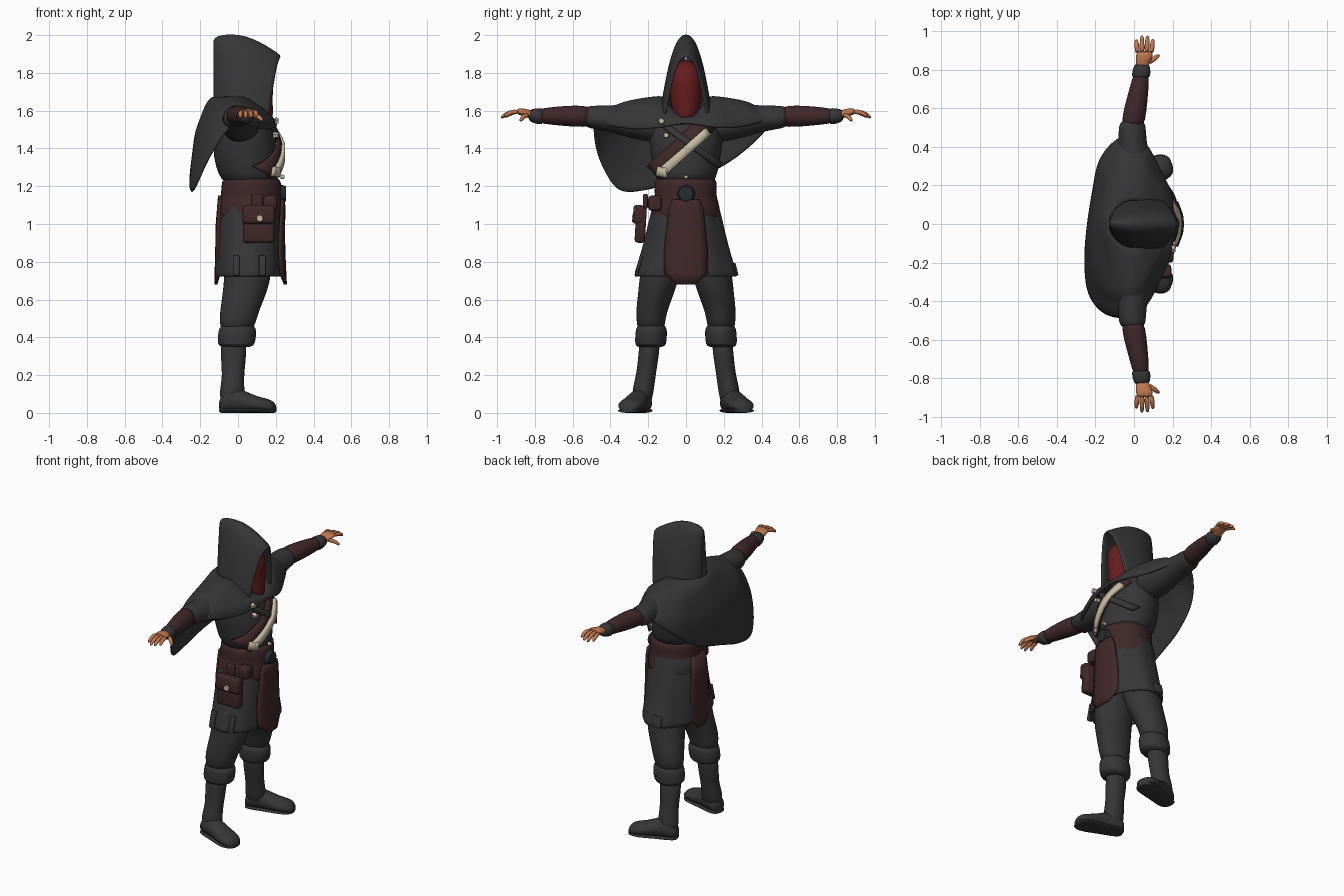
import bpy, bmesh, math
from mathutils import Vector

if "Cube" in bpy.data.objects:
    bpy.data.objects.remove(bpy.data.objects["Cube"])


def material(name, r, g, b):
    m = bpy.data.materials.new(name)
    m.use_nodes = True
    m.diffuse_color = (r, g, b, 1)
    shader = m.node_tree.nodes["Principled BSDF"]
    shader.inputs["Base Color"].default_value = (r, g, b, 1)
    shader.inputs["Roughness"].default_value = .8
    return m


CLOTH = material("charcoal cloth", .037, .037, .037)
LEATHER = material("maroon leather", .052, .021, .022)
MASK = material("red mask cloth", .13, .012, .013)
SKIN = material("skin", .54, .19, .08)
CREAM = material("cream trim", .58, .5, .36)
METAL = material("dark metal", .022, .024, .027)
X, Y, Z = Vector((1, 0, 0)), Vector((0, 1, 0)), Vector((0, 0, 1))


def build(name, bm, mat, mirror=False, thick=0, smooth=0):
    """Turn a bmesh into a finished object."""
    bmesh.ops.recalc_face_normals(bm, faces=bm.faces)
    mesh = bpy.data.meshes.new(name)
    bm.to_mesh(mesh)
    bm.free()
    mesh.materials.append(mat)
    mesh.shade_smooth()
    mesh.set_sharp_from_angle(angle=math.radians(50))
    obj = bpy.data.objects.new(name, mesh)
    bpy.context.collection.objects.link(obj)
    if mirror:
        mod = obj.modifiers.new("Mirror", "MIRROR")
        mod.use_axis = (False, True, False)
    if thick:
        mod = obj.modifiers.new("Solidify", "SOLIDIFY")
        mod.thickness, mod.offset = thick, 0
    if smooth:
        mod = obj.modifiers.new("Subdivision", "SUBSURF")
        mod.levels = mod.render_levels = smooth
    return obj


def add_grid(bm, rows, cyclic=False, caps=False):
    grid = [[bm.verts.new(p) for p in row] for row in rows]
    n = len(rows[0])
    for a, b in zip(grid, grid[1:]):
        for i in range(n if cyclic else n - 1):
            j = (i + 1) % n
            bm.faces.new((a[i], a[j], b[j], b[i]))
    if caps:
        bm.faces.new(grid[0])
        bm.faces.new(grid[-1])


def ring(center, ru, rv, u, v, folds=0, depth=0, sides=24):
    points = []
    for i in range(sides):
        a = math.tau * i / sides
        k = 1 + depth * math.cos(folds * a + 1)
        points.append(Vector(center) + u * ru * k * math.cos(a) + v * rv * k * math.sin(a))
    return points


def loft(name, rings, mat, u=X, v=Y, mirror=False, caps=True, thick=0, folds=0, depth=0, sides=24):
    """Rings are (x, y, z, radius along u, radius along v)."""
    bm = bmesh.new()
    add_grid(bm, [ring(r[:3], r[3], r[4], u, v, folds, depth, sides) for r in rings], True, caps)
    return build(name, bm, mat, mirror, thick, 1)


def block(name, center, size, mat, bevel=.015, tilt=0):
    bm = bmesh.new()
    bmesh.ops.create_cube(bm, size=1)
    bmesh.ops.scale(bm, vec=size, verts=bm.verts)
    bmesh.ops.bevel(bm, geom=bm.edges, offset=bevel, segments=2, affect="EDGES", profile=.5)
    obj = build(name, bm, mat)
    obj.location, obj.rotation_euler = center, (tilt, 0, 0)
    return obj


def disc(name, center, radius, depth, mat, axis=X, sides=8):
    bm = bmesh.new()
    bmesh.ops.create_cone(bm, cap_ends=True, segments=sides, radius1=radius, radius2=radius * .8, depth=depth)
    obj = build(name, bm, mat)
    obj.location, obj.rotation_euler = center, axis.to_track_quat("Z", "Y").to_euler()
    return obj


# Hood: pointed arches swept from the back to the opening
bm = bmesh.new()
rows = []
for x, w, top in [(-.125, .005, 1.96), (-.118, .04, 1.985), (-.09, .085, 1.995), (-.03, .12, 2),
                  (.04, .132, 1.99), (.11, .13, 1.96), (.17, .122, 1.925), (.23, .112, 1.885)]:
    row = []
    for i in range(-10, 11):
        d = (abs(i) / 10) ** 1.6
        z = top + (1.57 - top) * d
        row.append((x * (1 - .27 * d ** .6) if x > 0 else x, math.copysign(w * d ** .45, i), z))
    rows.append(row)
add_grid(bm, rows)
build("hood", bm, CLOTH, thick=.02, smooth=1)

# Masked head
loft("face_mask", [(.1, 0, 1.53, .08, .05), (.1, 0, 1.59, .09, .07), (.09, 0, 1.66, .09, .085),
                   (.085, 0, 1.75, .108, .092), (.08, 0, 1.81, .1, .085), (.06, 0, 1.87, .05, .05)], MASK)


# Mantle: neck ring spread out to an uneven hem that hangs low at the back
HEM = [Vector(p) for p in [
    (.2, 0, 1.53), (.19, .15, 1.51), (.13, .28, 1.51), (.05, .42, 1.54), (-.06, .45, 1.53),
    (-.17, .34, 1.41), (-.21, .17, 1.29), (-.24, -.03, 1.23), (-.25, -.2, 1.18), (-.23, -.36, 1.18),
    (-.15, -.46, 1.35), (-.03, -.48, 1.52), (.06, -.42, 1.52), (.14, -.27, 1.5), (.19, -.14, 1.51)]]


def hem_point(s):
    i, t = int(s), s % 1
    a, b, c, d = [HEM[(i + k) % len(HEM)] for k in (-1, 0, 1, 2)]
    return b + (c - a) * t / 2 + (2 * a - 5 * b + 4 * c - d) * t * t / 2 + (3 * b - a - 3 * c + d) * t ** 3 / 2


bm = bmesh.new()
rows = []
for step in range(13):
    t = step / 12
    row = []
    for i in range(len(HEM) * 4):
        h = hem_point(i / 4)
        a = math.atan2(h.y, h.x)
        spread = 1 - (1 - t) ** 1.8 + .05 * math.sin(t * 13 + a * 2) * t * (1 - t) * 2
        neck_z = 1.67 - .1 * max(0, math.cos(a)) ** 2
        nx, ny = .125 * math.cos(a), .12 * math.sin(a)
        row.append((nx + (h.x - nx) * spread, ny + (h.y - ny) * spread,
                    neck_z + (h.z - neck_z) * t ** 1.5))
    rows.append(row)
add_grid(bm, rows, cyclic=True)
build("mantle", bm, CLOTH, thick=.018, smooth=1)

# Torso
loft("tunic_chest", [(.07, 0, 1.2, .14, .15), (.055, 0, 1.27, .165, .168), (.04, 0, 1.36, .172, .185),
                     (.035, 0, 1.45, .168, .2), (.03, 0, 1.54, .145, .19), (.02, 0, 1.63, .1, .11)], CLOTH)


def chest_x(y, z):
    return .052 + (.172 - .3 * max(0, z - 1.42)) * math.sqrt(max(.02, 1 - (y / .2) ** 2))


def strap(name, start, end, width, lift, mat, thick=.012):
    """Band laid across the chest between two (y, z) points."""
    a, b = Vector(start), Vector(end)
    side = (b - a).orthogonal().normalized() * width / 2
    bm = bmesh.new()
    rows = []
    for i in range(13):
        p = a.lerp(b, i / 12)
        rows.append([(chest_x(q.x, q.y) + lift, q.x, q.y) for q in (p - side, p, p + side)])
    add_grid(bm, rows)
    return build(name, bm, mat, thick=thick)


strap("chest_strap_wide", (-.17, 1.27), (.12, 1.54), .1, .002, LEATHER)
strap("chest_strap_cross", (-.14, 1.54), (.18, 1.31), .035, .006, CLOTH)
strap("chest_sheath", (-.12, 1.28), (.115, 1.49), .046, .016, CREAM, .02)
strap("sheath_tip", (-.15, 1.28), (-.1, 1.27), .05, .016, CREAM, .02)
disc("mantle_clasp", (.205, -.13, 1.545), .02, .02, CREAM, sides=5)
disc("chest_badge", (.2, -.105, 1.47), .018, .03, CREAM, sides=5)
disc("belt_stud", (.235, 0, 1.25), .012, .02, CREAM)

# Waist wrap, bare cloth at the lower left rear
wrap = loft("waist_wrap", [(.065, 0, 1.01, .172, .188), (.065, 0, 1.05, .175, .188), (.065, 0, 1.12, .17, .175),
                           (.07, 0, 1.14, .16, .165), (.07, 0, 1.17, .163, .166), (.07, 0, 1.23, .158, .166),
                           (.07, 0, 1.25, .14, .15)], LEATHER, folds=5, depth=.015)
wrap.data.materials.append(CLOTH)
for f in wrap.data.polygons:
    c = f.center
    f.material_index = int(c.z < 1.13 and c.y > -.03 and c.x < .09)
disc("belt_buckle", (.24, 0, 1.16), .05, .03, METAL)

# Coat skirt and the hanging panels
loft("coat_skirt", [(.065, 0, 1.16, .14, .15), (.062, 0, 1.02, .163, .185), (.06, 0, .92, .166, .208),
                    (.06, 0, .82, .168, .235), (.06, 0, .74, .172, .262), (.06, 0, .72, .17, .262)],
     CLOTH, caps=False, thick=.02, folds=9, depth=.018, sides=36)


def panel(name, rows, bulge):
    """Rows are (z, x, half width); the bulge wraps it round the body."""
    bm = bmesh.new()
    add_grid(bm, [[(x - bulge * (w * k / 3) ** 2, w * k / 3, z) for k in range(-3, 4)] for z, x, w in rows])
    build(name, bm, LEATHER, thick=.012)


panel("front_tabard", [(1.13, .243, .07), (1.08, .245, .09), (.95, .243, .105), (.85, .245, .115),
                       (.74, .25, .115), (.68, .253, .05)], 2)
panel("back_tabard", [(1.15, -.1, .07), (1, -.112, .085), (.85, -.115, .1), (.74, -.118, .1),
                      (.68, -.118, .045)], -2)

# Hip pouch and small hangings on the right side
block("hip_pouch", (.11, -.24, .995), (.165, .055, .19), LEATHER, tilt=-.06)
block("pouch_flap", (.11, -.25, 1.05), (.17, .06, .1), LEATHER, tilt=-.06)
disc("pouch_badge", (.115, -.282, 1.03), .022, .01, CREAM, axis=-Y, sides=6)
block("belt_pouch", (.17, -.165, 1.11), (.07, .07, .08), LEATHER)
block("pouch_hanger", (.1, -.215, 1.12), (.06, .025, .08), LEATHER, bevel=.008)
for i, x in enumerate((-.01, .13)):
    block(f"strap_end_{i + 1}", (x, -.25, .78), (.035, .016, .11), CLOTH, bevel=.005, tilt=-.25)
block("left_coat_tail", (.03, .262, .76), (.06, .016, .07), CLOTH, bevel=.005, tilt=.25)

# Legs and boots
loft("trousers", [(.06, .085, 1, .11, .085), (.055, .12, .82, .125, .11), (.048, .143, .7, .124, .104),
                  (.03, .16, .62, .115, .094), (.01, .178, .55, .105, .085), (.0, .185, .5, .1, .078),
                  (-.01, .185, .42, .085, .07)], CLOTH, mirror=True, folds=3, depth=.02)
loft("boot_cuffs", [(-.01, .19, .345, .075, .065), (-.01, .187, .36, .1, .085), (-.005, .185, .41, .102, .084),
                    (-.002, .183, .45, .1, .084), (-.002, .183, .475, .075, .06)], CLOTH, mirror=True)
loft("boot_shafts", [(-.02, .19, .4, .07, .058), (-.025, .198, .3, .068, .054), (-.025, .212, .2, .058, .052),
                     (-.03, .222, .15, .062, .056), (-.03, .23, .1, .068, .056), (-.03, .235, .04, .062, .05)],
     CLOTH, mirror=True)
ahead = Vector((.28, .09, 0)).normalized()
heel = Vector((-.095, .218, 0))
foot = []
for s, w, h in [(0, .03, .07), (.015, .05, .1), (.07, .058, .13), (.13, .058, .12),
                (.2, .068, .085), (.26, .068, .075), (.295, .05, .06), (.308, .025, .035)]:
    foot.append((*(heel + ahead * s + Z * (h / 2 + .002)), w, h / 2))
loft("boot_feet", foot, CLOTH, u=ahead.cross(Z), v=Z, mirror=True)
loft("boot_soles", [(r[0], r[1], .012, r[3] * 1.05, .012) for r in foot], CLOTH, u=ahead.cross(Z), v=Z, mirror=True)

# Arms
loft("sleeves", [(.02, .1, 1.52, .1, .1), (.01, .22, 1.535, .1, .1), (0, .32, 1.545, .088, .085),
                 (-.01, .43, 1.56, .072, .066), (-.01, .52, 1.565, .072, .06), (-.008, .54, 1.567, .05, .045)],
     CLOTH, u=X, v=Z, mirror=True, folds=3, depth=.03)
loft("bracers", [(-.008, .5, 1.567, .05, .05), (-.002, .54, 1.57, .062, .057), (.01, .62, 1.572, .058, .056),
                 (.03, .72, 1.572, .048, .046), (.037, .79, 1.572, .04, .038)], LEATHER, u=X, v=Z, mirror=True)
loft("wrist_wraps", [(.035, .755, 1.57, .042, .038), (.037, .77, 1.57, .05, .046),
                     (.04, .82, 1.573, .044, .036), (.042, .835, 1.575, .03, .022)], CLOTH, u=X, v=Z, mirror=True)

# Hands
loft("palms", [(.04, .8, 1.572, .03, .022), (.045, .83, 1.582, .035, .024), (.054, .87, 1.594, .045, .02),
               (.055, .9, 1.596, .042, .013)], SKIN, u=X, v=Z, mirror=True)
bm = bmesh.new()
fingers = [((.018 + .024 * i, .885, 1.595), (.012 + .029 * i, y, z))
           for i, (y, z) in enumerate([(.958, 1.565), (.98, 1.562), (.978, 1.565), (.96, 1.57)])]
fingers.append(((.075, .835, 1.578), (.132, .878, 1.545)))
for base, tip in fingers:
    a, b = Vector(base), Vector(tip)
    along = (b - a).normalized()
    u = along.cross(Z).normalized()
    rows = []
    for t, r in [(0, .013), (.5, .013), (.88, .011), (1, .005)]:
        rows.append(ring(a.lerp(b, t) + Z * .012 * math.sin(math.pi * t), r, r, u, u.cross(along), sides=10))
    add_grid(bm, rows, True, True)
build("fingers", bm, SKIN, mirror=True, smooth=1)
